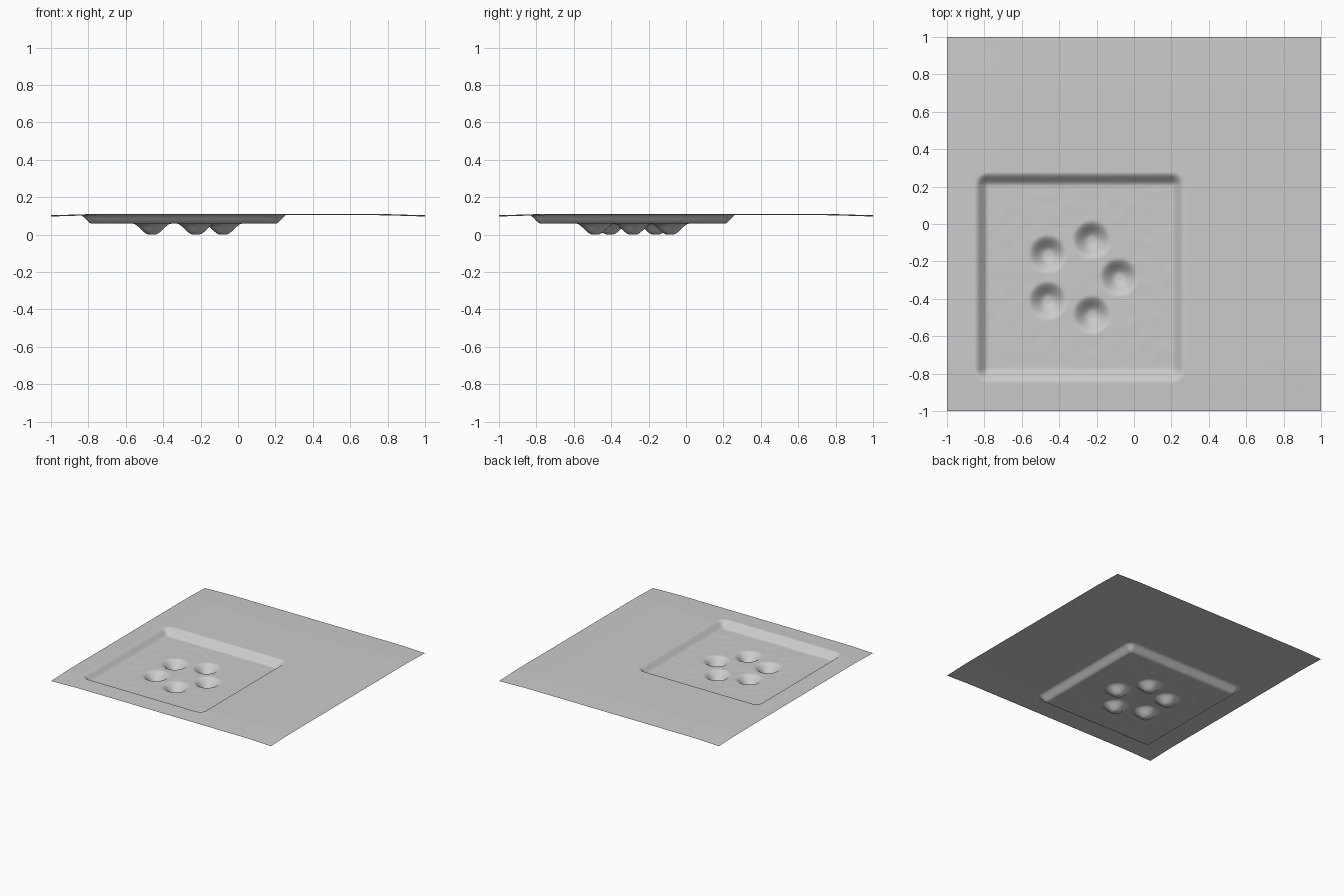
import bpy, bmesh, math
from mathutils import Vector, noise

if "Cube" in bpy.data.objects:
    bpy.data.objects.remove(bpy.data.objects["Cube"], do_unlink=True)

SEGMENTS = 220
TOP, FLOOR, DENT_DEPTH = 0.115, 0.064, 0.059
CENTRE = Vector((-0.29, -0.285))
HALF, CORNER = 0.52, 0.03
DENTS = [CENTRE + 0.21 * Vector((math.cos(a), math.sin(a)))
         for a in (math.tau * i / 5 for i in range(5))]


def smoothstep(a, b, v):
    t = min(max((v - a) / (b - a), 0), 1)
    return t * t * (3 - 2 * t)


def recess_distance(p):
    """Signed distance to the rounded square outline of the recess."""
    qx = abs(p.x - CENTRE.x) - HALF + CORNER
    qy = abs(p.y - CENTRE.y) - HALF + CORNER
    outside = Vector((max(qx, 0), max(qy, 0))).length
    return outside + min(max(qx, qy), 0) - CORNER


def height(p):
    # Sheet with borders that droop slightly, most at the corners
    z = TOP - 0.007 * (smoothstep(0.72, 1.05, abs(p.x)) + smoothstep(0.72, 1.05, abs(p.y)))
    # Square recess with a faintly uneven floor
    inside = 1 - smoothstep(-0.03, 0.04, recess_distance(p))
    ripple = 0.0015 * noise.noise(Vector((p.x * 14, p.y * 14, 0)))
    z += inside * (FLOOR + ripple - z)
    # Ring of round dents
    for d in DENTS:
        z -= DENT_DEPTH * (1 - smoothstep(0.015, 0.105, (p - d).length))
    return max(z, 0)


# Sheet surface
bm = bmesh.new()
bmesh.ops.create_grid(bm, x_segments=SEGMENTS, y_segments=SEGMENTS, size=1)
for v in bm.verts:
    v.co.z = height(v.co.xy)
lowest = min(v.co.z for v in bm.verts)
for v in bm.verts:
    v.co.z -= lowest
for f in bm.faces:
    f.smooth = True
mesh = bpy.data.meshes.new("pressed_sheet")
bm.to_mesh(mesh)
bm.free()
sheet = bpy.data.objects.new("pressed_sheet", mesh)
bpy.context.collection.objects.link(sheet)

# Plain grey colour
grey = bpy.data.materials.new("light_grey")
grey.use_nodes = True
colour = (0.6, 0.6, 0.6, 1)
grey.diffuse_color = colour
grey.node_tree.nodes["Principled BSDF"].inputs["Base Color"].default_value = colour
mesh.materials.append(grey)
